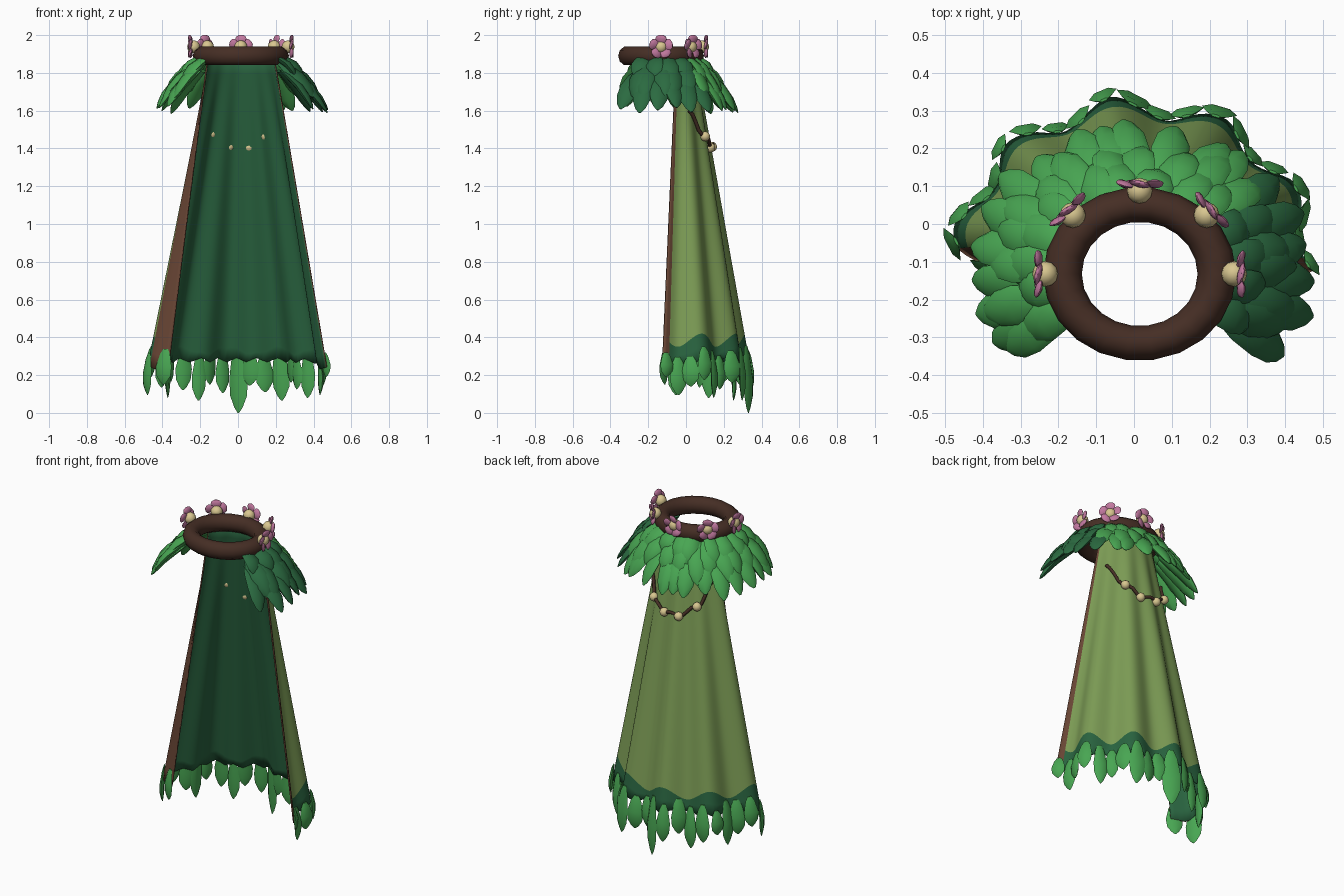
import bpy, bmesh, math, random
from mathutils import Vector, Matrix

random.seed(4)
if "Cube" in bpy.data.objects:
    bpy.data.objects.remove(bpy.data.objects["Cube"], do_unlink=True)


def material(name, r, g, b):
    m = bpy.data.materials.new(name)
    m.use_nodes = True
    m.diffuse_color = (r, g, b, 1)
    bsdf = m.node_tree.nodes["Principled BSDF"]
    bsdf.inputs["Base Color"].default_value = (r, g, b, 1)
    bsdf.inputs["Roughness"].default_value = 0.8
    return m


OLIVE = material("olive cloth", 0.2, 0.33, 0.09)
DARK = material("dark green lining", 0.022, 0.125, 0.05)
TRIM = material("brown trim", 0.14, 0.06, 0.035)
BARK = material("dark bark", 0.06, 0.027, 0.018)
LEAF = material("bright leaf", 0.065, 0.38, 0.085)
SHADE = material("deep leaf", 0.024, 0.145, 0.052)
PINK = material("pink petal", 0.54, 0.19, 0.35)
CREAM = material("cream bead", 0.69, 0.57, 0.28)

UP = Vector((0, 0, 1))
TOP, HEM = 1.89, 0.28
CENTRE = Vector((0.015, -0.132, 0))


def finish(bm, name, mats, angle):
    mesh = bpy.data.meshes.new(name)
    bm.to_mesh(mesh)
    bm.free()
    obj = bpy.data.objects.new(name, mesh)
    bpy.context.collection.objects.link(obj)
    for m in mats:
        mesh.materials.append(m)
    bpy.ops.object.select_all(action="DESELECT")
    obj.select_set(True)
    bpy.context.view_layer.objects.active = obj
    bpy.ops.object.shade_smooth_by_angle(angle=math.radians(angle))
    return obj


def leaf(bm, base, tip, side, width, thick, profile, bulge=0.0, mat=0, sides=8):
    """Flattened pod from base to tip; profile holds (position, fullness)."""
    axis = tip - base
    normal = axis.cross(side).normalized()
    side = normal.cross(axis).normalized()
    rings = []
    for s, full in profile:
        mid = base + axis * s + normal * bulge * math.sin(math.pi * s)
        ring = []
        for k in range(sides):
            a = math.tau * k / sides
            ring.append(bm.verts.new(mid + side * (width * full * math.cos(a))
                                     + normal * (thick * full * math.sin(a))))
        rings.append(ring)
    faces = [bm.faces.new(rings[0]), bm.faces.new(rings[-1])]
    for lo, hi in zip(rings, rings[1:]):
        for k in range(sides):
            j = (k + 1) % sides
            faces.append(bm.faces.new((lo[k], lo[j], hi[j], hi[k])))
    for f in faces:
        f.material_index = mat
    bmesh.ops.recalc_face_normals(bm, faces=faces)


def bead(bm, place, radius):
    bmesh.ops.create_uvsphere(bm, u_segments=12, v_segments=8, radius=radius,
                              matrix=Matrix.Translation(place))


def oval(angle, rx, ry, z):
    a = math.radians(angle)
    return CENTRE + Vector((rx * math.cos(a), ry * math.sin(a), z))


# Cape surface: an arc that widens and folds towards the hem
def hem_angle(u):
    return -3 + 187 * u


def fold_wave(u):
    return math.cos(math.radians(hem_angle(u) - 97) * 360 / 35.5)


def cape(u, z, out=0.0):
    f = (TOP - z) / (TOP - HEM)
    low = hem_angle(u)
    curl = 0.007 * max(0, low - 175)
    reach = 0.028 * fold_wave(u) + out - curl
    a = math.radians(low)
    bottom = Vector((0.455 * math.cos(a), -0.1 + 0.41 * math.sin(a), 0))
    bottom += Vector((math.cos(a), math.sin(a), 0)) * reach
    top = oval(27 + 126 * u, 0.2 + out, 0.18 + out, 0)
    return top.lerp(bottom, f) + UP * z


def hem_z(u):
    teeth = abs((u * 14) % 1 - 0.5)
    return HEM - 0.01 + 0.045 * teeth - 0.05 * abs(2 * u - 1) ** 4


def band_z(u):
    return 0.385 + 0.035 * fold_wave(u)


COLS, ROWS = 84, 16
bm = bmesh.new()
grid = []
for i in range(COLS + 1):
    u = i / COLS
    heights = [TOP + (band_z(u) - TOP) * r / ROWS for r in range(ROWS + 1)]
    heights += [(band_z(u) + hem_z(u)) / 2, hem_z(u)]
    grid.append([bm.verts.new(cape(u, z)) for z in heights])
for i in range(COLS):
    for r in range(ROWS + 2):
        f = bm.faces.new((grid[i][r], grid[i][r + 1], grid[i + 1][r + 1], grid[i + 1][r]))
        f.material_index = 2 if i < 2 or i >= COLS - 4 else int(r >= ROWS)
bm.normal_update()
middle = [f for f in bm.faces if abs(f.calc_center_median().x) < 0.05]
if sum(f.normal.y for f in middle) < 0:
    bmesh.ops.reverse_faces(bm, faces=bm.faces[:])
cloak = finish(bm, "cape", [OLIVE, DARK, TRIM, DARK, DARK, DARK], 50)
solid = cloak.modifiers.new("thickness", "SOLIDIFY")
solid.thickness = 0.008
solid.material_offset = 3

# Wooden collar ring
bpy.ops.mesh.primitive_torus_add(location=CENTRE + UP * 1.89, major_segments=22,
                                 minor_segments=10, major_radius=0.204, minor_radius=0.051)
ring = bpy.context.object
ring.name = "collar_ring"
ring.scale.y = 0.9
ring.data.materials.append(BARK)
bpy.ops.object.shade_smooth_by_angle(angle=math.radians(60))

# Overlapping collar leaves: (count, base radius, base height, tip radius, tip height)
BROAD = [(0, 0.4), (0.2, 0.8), (0.5, 1), (0.75, 0.88), (0.92, 0.5), (1, 0.12)]
bm = bmesh.new()
for row, (count, r0, z0, r1, z1) in enumerate([(19, 0.25, 1.81, 0.46, 1.605),
                                               (17, 0.23, 1.85, 0.41, 1.68),
                                               (14, 0.2, 1.885, 0.34, 1.76)]):
    for i in range(count):
        angle = -29 + 238 * i / (count - 1) + random.uniform(-3, 3)
        a = math.radians(angle)
        side = Vector((-math.sin(a), math.cos(a), random.uniform(-0.5, 0.5)))
        grow = random.uniform(-0.02, 0.02)
        leaf(bm, oval(angle, r0, r0 * 0.88, z0),
             oval(angle + random.uniform(-4, 4), r1 + grow, (r1 + grow) * 0.86, z1 - grow),
             side, 0.053, 0.02, BROAD, 0.02, int(angle < 40))
finish(bm, "collar_leaves", [LEAF, SHADE], 35)

# Hanging leaves along the hem
POD = [(0, 0.3), (0.15, 0.65), (0.5, 1), (0.75, 0.9), (0.92, 0.45), (1, 0.08)]
bm = bmesh.new()
COUNT = 21
for i in range(COUNT):
    u = 0.01 + 0.98 * i / (COUNT - 1)
    edge = abs(i - COUNT // 2) / (COUNT // 2)
    tip_z = (0.14, 0.05, 0.1)[i % 3] + 0.05 * edge
    width = random.uniform(0.038, 0.05)
    if edge == 0:
        tip_z, width = 0.0, 0.055
    base = cape(u, 0.325 + random.uniform(-0.03, 0.04), 0.008)
    tip = cape(u + random.uniform(-0.006, 0.006), HEM, 0.012)
    tip.z = tip_z
    side = cape(u + 0.02, HEM) - cape(u - 0.02, HEM)
    leaf(bm, base, tip, side, width, 0.013, POD, 0.008, sides=6)
finish(bm, "hem_leaves", [LEAF], 35)

# Flowers standing on the ring
PETAL = [(0, 0.3), (0.3, 0.75), (0.6, 1), (0.85, 0.8), (1, 0.3)]
petals, hearts = bmesh.new(), bmesh.new()
for angle in (0, 45, 90, 135, 180):
    heart = oval(angle, 0.25, 0.22, 1.938)
    a = math.radians(angle)
    outward = Vector((math.cos(a), math.sin(a), 0))
    across = Vector((-math.sin(a), math.cos(a), 0))
    bead(hearts, heart, 0.034)
    for k in range(5):
        b = math.tau * k / 5
        reach = across * math.sin(b) + UP * math.cos(b)
        turn = across * math.cos(b) - UP * math.sin(b) + outward * 0.25
        start = heart + outward * 0.012
        leaf(petals, start + reach * 0.012, start + reach * 0.063 + outward * 0.01,
             turn, 0.031, 0.009, PETAL)
finish(petals, "flower_petals", [PINK], 50)
finish(hearts, "flower_centres", [CREAM], 60)


# Vine draped across the back, with beads
def vine_point(u, out):
    z = 1.41 + 0.2 * ((u - 0.5) / 0.36) ** 2 + 0.012 * math.sin(u * 40)
    return cape(u, z, out)


curve = bpy.data.curves.new("vine", "CURVE")
curve.dimensions = "3D"
curve.bevel_depth = 0.01
curve.bevel_resolution = 1
curve.use_fill_caps = True
spline = curve.splines.new("POLY")
spline.points.add(19)
for i, p in enumerate(spline.points):
    p.co = (*vine_point(0.14 + 0.72 * i / 19, 0.012), 1)
curve.materials.append(BARK)
bpy.context.collection.objects.link(bpy.data.objects.new("vine", curve))
bm = bmesh.new()
for u in (0.31, 0.435, 0.57, 0.71):
    bead(bm, vine_point(u, 0.014), 0.026)
finish(bm, "vine_beads", [CREAM], 60)
